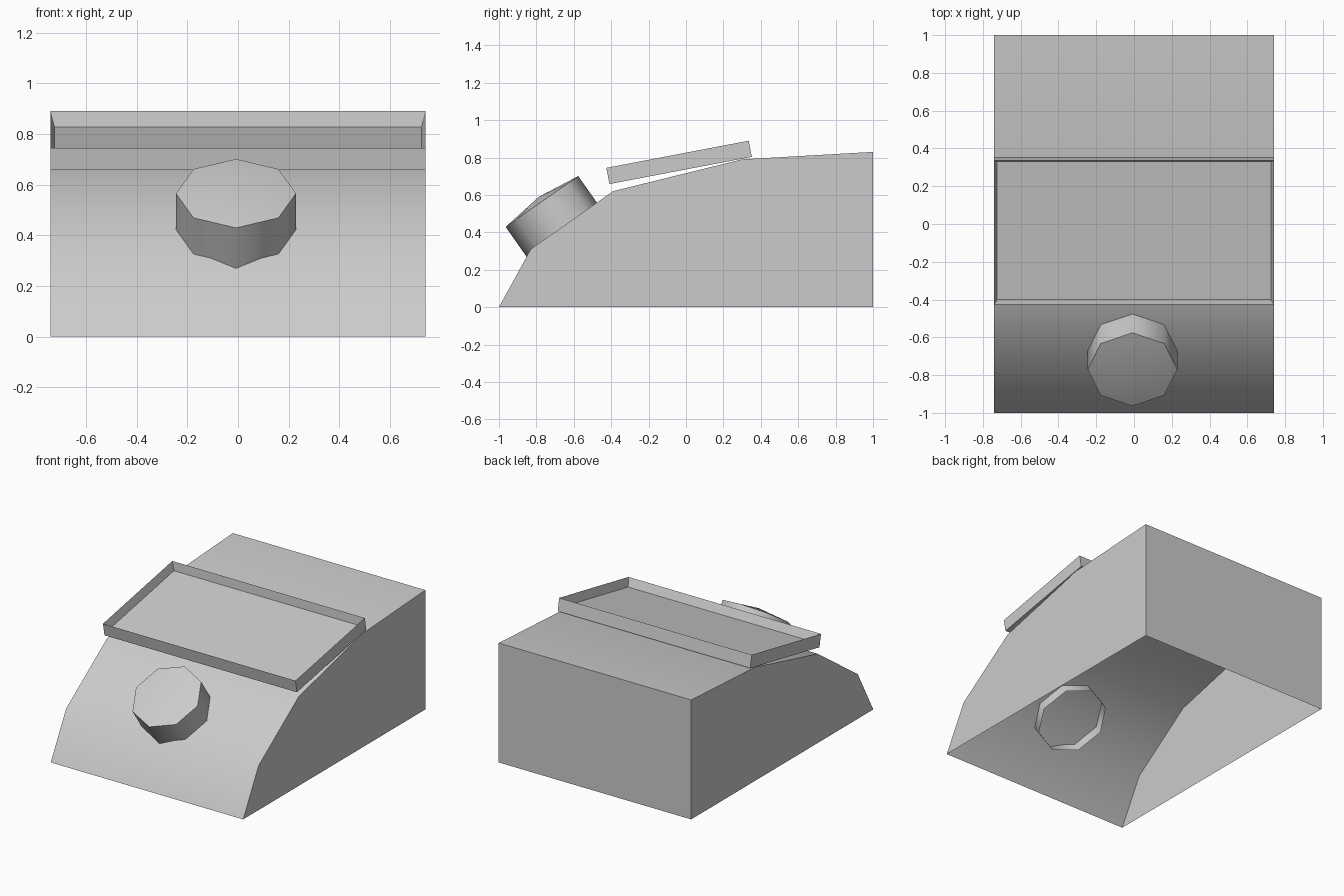
import bpy, bmesh, math
from mathutils import Matrix, Vector

cube = bpy.data.objects.get("Cube")
if cube:
    bpy.data.objects.remove(cube, do_unlink=True)

grey = bpy.data.materials.new("light grey")
grey.use_nodes = True
colour = (0.6, 0.6, 0.6, 1)
grey.diffuse_color = colour
grey.node_tree.nodes["Principled BSDF"].inputs["Base Color"].default_value = colour


def finish(bm, name, angle, matrix=Matrix()):
    """Turn a bmesh into a named, shaded object."""
    bm.transform(matrix)
    mesh = bpy.data.meshes.new(name)
    bm.to_mesh(mesh)
    bm.free()
    mesh.materials.append(grey)
    obj = bpy.data.objects.new(name, mesh)
    bpy.context.collection.objects.link(obj)
    bpy.ops.object.select_all(action='DESELECT')
    obj.select_set(True)
    bpy.context.view_layer.objects.active = obj
    bpy.ops.object.shade_smooth_by_angle(angle=math.radians(angle))
    return obj


# Sloped housing: side profile extruded across, open underneath
HALF = 0.74
profile = [(-1, 0), (-0.83, 0.31), (-0.39, 0.62), (0.3, 0.79), (1, 0.83), (1, 0)]
bm = bmesh.new()
sides = [[bm.verts.new((x, y, z)) for y, z in profile] for x in (-HALF, HALF)]
left, right = sides
for i in range(len(profile) - 1):
    bm.faces.new((left[i], right[i], right[i + 1], left[i + 1]))
bm.faces.new(left)
bm.faces.new(right)
bmesh.ops.recalc_face_normals(bm, faces=bm.faces)
if min(bm.faces, key=lambda f: f.calc_center_median().x).normal.x > 0:
    bmesh.ops.reverse_faces(bm, faces=bm.faces)
finish(bm, "housing", 30)

# Shallow tray: tilted box with a recessed top
bm = bmesh.new()
bmesh.ops.create_cube(bm, size=1)
bmesh.ops.scale(bm, vec=(2 * HALF, 0.775, 0.088), verts=bm.verts)
top = max(bm.faces, key=lambda f: f.calc_center_median().z)
bmesh.ops.inset_region(bm, faces=[top], thickness=0.022)
bmesh.ops.translate(bm, vec=(0, 0, -0.06), verts=top.verts)
tilt = math.atan2(0.145, 0.76)
finish(bm, "tray", 30,
       Matrix.Translation((0, -0.037, 0.774)) @ Matrix.Rotation(tilt, 4, 'X'))

# Eight-sided knob with a slightly domed cap, open at its buried end
bm = bmesh.new()
cap = bmesh.ops.create_circle(bm, cap_ends=True, segments=8, radius=0.237)["verts"]
bmesh.ops.rotate(bm, verts=cap, matrix=Matrix.Rotation(0, 3, 'Z'))
rim = list(bm.edges)
wall = bmesh.ops.extrude_edge_only(bm, edges=rim)["geom"]
bmesh.ops.translate(bm, vec=(0, 0, -0.245),
                    verts=[v for v in wall if isinstance(v, bmesh.types.BMVert)])
end = max(bm.faces, key=lambda f: len(f.verts))
peak = bmesh.ops.poke(bm, faces=[end])["verts"]
peak[0].co = Vector((0, 0, 0.03))
bmesh.ops.recalc_face_normals(bm, faces=bm.faces)
if max(bm.faces, key=lambda f: f.calc_center_median().z).normal.z < 0:
    bmesh.ops.reverse_faces(bm, faces=bm.faces)
finish(bm, "knob", 50,
       Matrix.Translation((-0.008, -0.77, 0.565)) @ Matrix.Rotation(math.radians(35), 4, 'X'))
